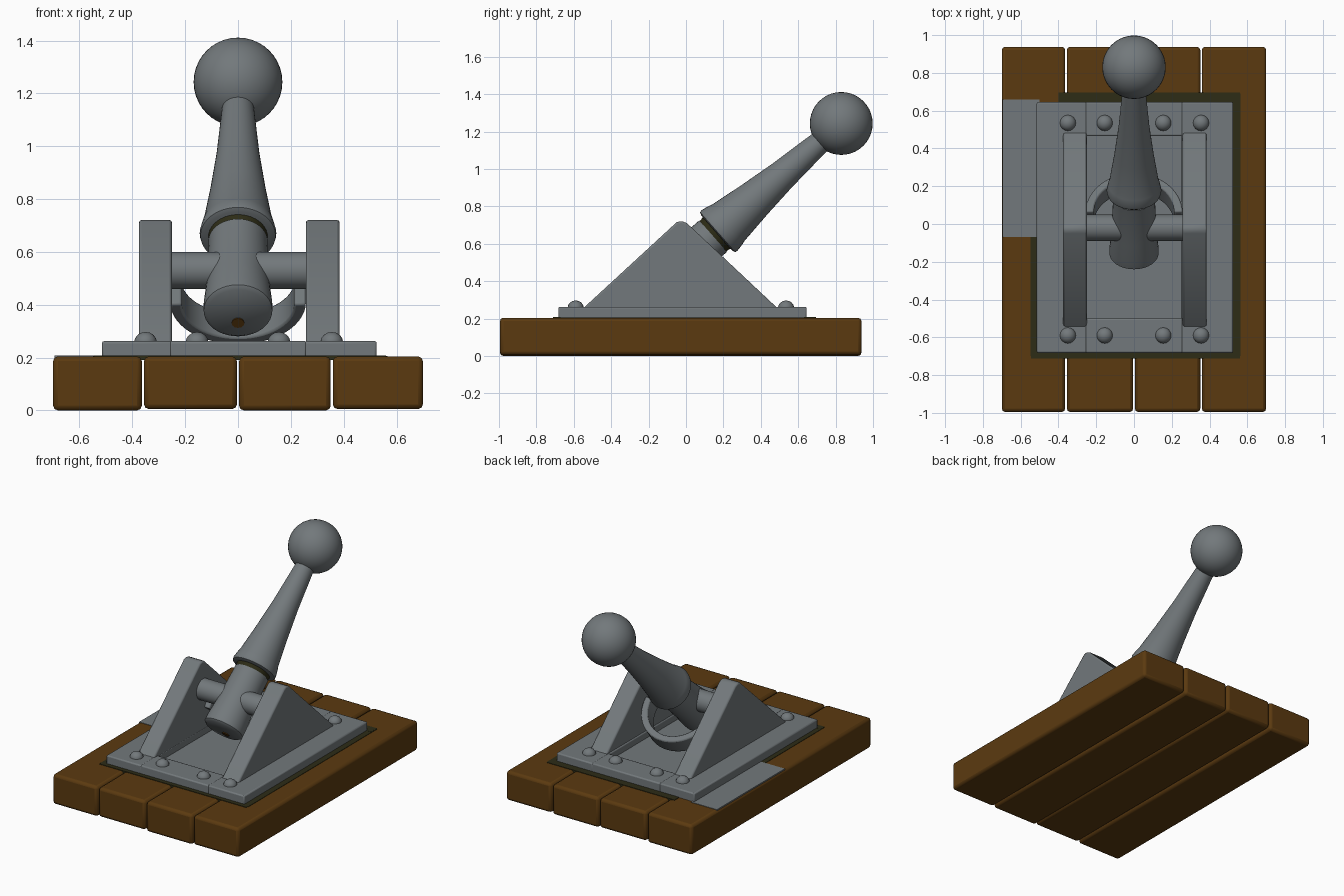
import bpy, bmesh, math
from mathutils import Vector, Matrix

if "Cube" in bpy.data.objects:
    bpy.data.objects.remove(bpy.data.objects["Cube"])


def material(name, rgb):
    m = bpy.data.materials.new(name)
    m.diffuse_color = (*rgb, 1)
    m.use_nodes = True
    m.node_tree.nodes["Principled BSDF"].inputs["Base Color"].default_value = m.diffuse_color
    return m


IRON = material("iron grey", (0.17, 0.19, 0.20))
WOOD = material("brown wood", (0.105, 0.042, 0.005))
DARK = material("dark olive", (0.026, 0.025, 0.008))


def finish(name, bm, mat, bevel=0.0, segs=2):
    bmesh.ops.recalc_face_normals(bm, faces=bm.faces[:])
    me = bpy.data.meshes.new(name)
    bm.to_mesh(me)
    bm.free()
    ob = bpy.data.objects.new(name, me)
    bpy.context.collection.objects.link(ob)
    me.materials.append(mat)
    if bevel:
        mod = ob.modifiers.new("bevel", 'BEVEL')
        mod.width, mod.segments = bevel, segs
    bpy.ops.object.select_all(action='DESELECT')
    ob.select_set(True)
    bpy.context.view_layer.objects.active = ob
    bpy.ops.object.shade_smooth_by_angle(angle=math.radians(40))
    return ob


def box(name, x0, x1, y0, y1, z0, z1, mat, bevel=0.0):
    bm = bmesh.new()
    bmesh.ops.create_cube(bm, size=1)
    for v in bm.verts:
        v.co = ((x0 + x1) / 2 + v.co.x * (x1 - x0),
                (y0 + y1) / 2 + v.co.y * (y1 - y0),
                (z0 + z1) / 2 + v.co.z * (z1 - z0))
    return finish(name, bm, mat, bevel)


def lathe(name, profile, base, axis, mat, n=40):
    """Revolve (distance along axis, radius) points about an axis."""
    bm = bmesh.new()
    rot = Vector((0, 0, 1)).rotation_difference(Vector(axis)).to_matrix()
    rings = []
    for t, r in profile:
        rings.append([bm.verts.new(rot @ Vector((r * math.cos(a), r * math.sin(a), t)) + Vector(base))
                      for a in (2 * math.pi * i / n for i in range(n))])
    for a, b in zip(rings, rings[1:]):
        for i in range(n):
            bm.faces.new((a[i], a[(i + 1) % n], b[(i + 1) % n], b[i]))
    bm.faces.new(rings[0])
    bm.faces.new(rings[-1])
    return finish(name, bm, mat)


def ball(name, centre, radius, mat, flat=1.0, n=32):
    bm = bmesh.new()
    bmesh.ops.create_uvsphere(bm, u_segments=n, v_segments=n // 2, radius=radius)
    for v in bm.verts:
        v.co.z *= flat
        v.co += Vector(centre)
    return finish(name, bm, mat)


# Wooden base: four planks
joints = [-0.70, -0.36, 0.0, 0.355, 0.70]
for i in range(4):
    box(f"plank_{i + 1}", joints[i] + (0.004 if i else 0), joints[i + 1] - (0.004 if i < 3 else 0),
        -0.995, 0.938, 0.005 if i % 2 else 0.0, 0.204, WOOD, 0.018)

# Painted border around the iron plate, and grey patch on the left plank
box("border_front", -0.545, 0.56, -0.712, -0.67, 0.19, 0.207, DARK)
box("border_back", -0.40, 0.56, 0.63, 0.695, 0.19, 0.207, DARK)
box("border_right", 0.51, 0.565, -0.70, 0.69, 0.19, 0.2065, DARK)
box("border_left", -0.548, -0.50, -0.70, -0.06, 0.19, 0.2065, DARK)
box("grey_patch", -0.695, -0.50, -0.07, 0.66, 0.198, 0.207, IRON)

# Iron plate: a frame around a sunken floor
box("plate_left", -0.515, -0.25, -0.682, 0.645, 0.195, 0.262, IRON, 0.008)
box("plate_right", 0.25, 0.525, -0.682, 0.645, 0.195, 0.262, IRON, 0.008)
box("plate_front", -0.26, 0.26, -0.682, -0.50, 0.195, 0.262, IRON, 0.008)
box("plate_back", -0.26, 0.26, 0.465, 0.645, 0.195, 0.262, IRON, 0.008)
box("plate_floor", -0.27, 0.27, -0.52, 0.48, 0.198, 0.215, IRON)

# Rivets
for y in (-0.59, 0.535):
    for x in (-0.35, -0.155, 0.155, 0.355):
        ball("rivet", (x, y, 0.258), 0.043, IRON, 0.9, 16)

# Triangular side brackets
for side, x0, x1 in (("left", -0.375, -0.25), ("right", 0.257, 0.385)):
    bm = bmesh.new()
    outline = [(-0.555, 0.25), (-0.05, 0.715), (-0.025, 0.722), (0.005, 0.71), (0.495, 0.25)]
    f = bm.faces.new([bm.verts.new((x0, y, z)) for y, z in outline])
    ext = bmesh.ops.extrude_face_region(bm, geom=[f])
    for v in ext["geom"]:
        if isinstance(v, bmesh.types.BMVert):
            v.co.x = x1
    finish(f"bracket_{side}", bm, IRON, 0.01)

# Pivot rod
lathe("pivot_rod", [(0, 0.07), (0.54, 0.07)], (-0.27, -0.02, 0.53), (1, 0, 0), IRON)

# Curved yoke between the brackets
bm = bmesh.new()
N = 28
prev = None
for i in range(N + 1):
    a = math.pi * i / N
    out = Vector((math.cos(a), 0.8 * math.sin(a), -0.6 * math.sin(a)))
    up = Vector((0, 0.6, 0.8))
    c = Vector((0, 0.03, 0.45)) + 0.235 * out
    ring = [bm.verts.new(c + out * u * 0.022 + up * w * 0.06)
            for u, w in ((-1, -1), (1, -1), (1, 1), (-1, 1))]
    if prev:
        for k in range(4):
            bm.faces.new((prev[k], prev[(k + 1) % 4], ring[(k + 1) % 4], ring[k]))
    else:
        bm.faces.new(ring)
    prev = ring
bm.faces.new(prev)
finish("yoke", bm, IRON, 0.008)

# Lever: lower barrel, dark gap, tapered sleeve and ball, all on one tilted axis
base = Vector((0, -0.163, 0.37))
knob = Vector((0, 0.83, 1.243))
axis = (knob - base).normalized()
lathe("lever_barrel", [(0, 0.115), (0.012, 0.130), (0.05, 0.130), (0.16, 0.120), (0.36, 0.112),
                       (0.41, 0.112)], base, axis, IRON)
lathe("lever_gap", [(0.40, 0.105), (0.45, 0.115)], base, axis, DARK)
lathe("lever_sleeve", [(0.435, 0.125), (0.442, 0.142), (0.455, 0.145), (0.50, 0.136), (0.52, 0.130),
                       (0.70, 0.105), (0.90, 0.082), (1.10, 0.066), (1.20, 0.058)], base, axis, IRON)
lathe("barrel_mark", [(-0.004, 0.024), (0.01, 0.024)], base + Vector((0, 0.033, -0.0375)), axis, WOOD, 12)
ball("lever_knob", knob, 0.168, IRON, 1.0, 40)
